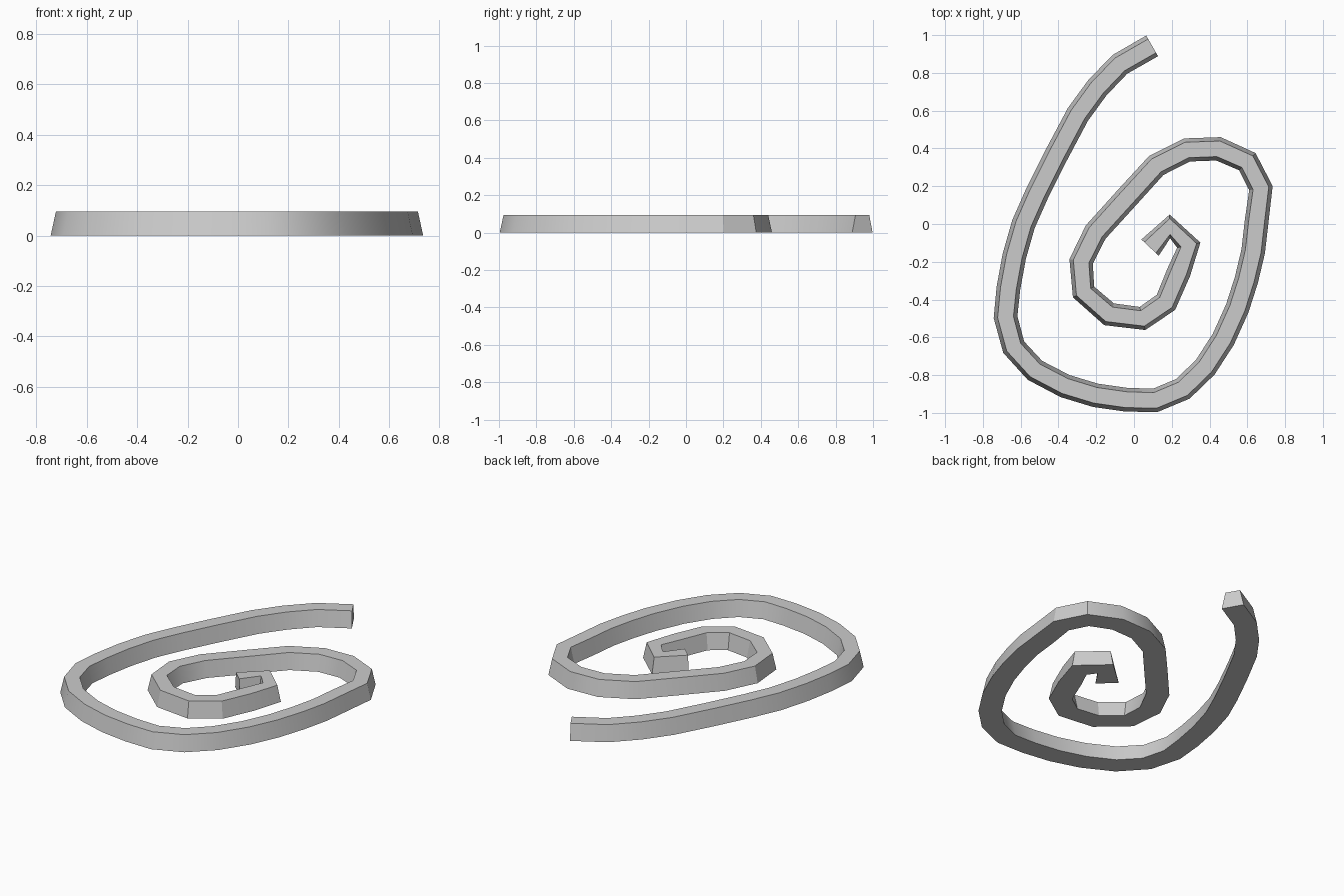
import bpy, bmesh, math
from mathutils import Vector

if "Cube" in bpy.data.objects:
    bpy.data.objects.remove(bpy.data.objects["Cube"])

# Centre line of the coil, from the outer tip to the inner tip
PATH = [
    (0.096, 0.943), (-0.075, 0.845), (-0.195, 0.72), (-0.297, 0.58),
    (-0.413, 0.362), (-0.515, 0.158), (-0.585, 0.0), (-0.634, -0.172),
    (-0.665, -0.341), (-0.68, -0.493), (-0.637, -0.652), (-0.524, -0.775),
    (-0.365, -0.858), (-0.204, -0.907), (-0.042, -0.93), (0.112, -0.934),
    (0.26, -0.872), (0.378, -0.757), (0.473, -0.61), (0.547, -0.446),
    (0.595, -0.296), (0.631, -0.145), (0.65, 0.021), (0.672, 0.19),
    (0.60, 0.33), (0.447, 0.398), (0.28, 0.392), (0.118, 0.31),
    (-0.03, 0.148), (-0.203, -0.043), (-0.28, -0.198), (-0.267, -0.36),
    (-0.132, -0.478), (0.045, -0.50), (0.169, -0.415), (0.238, -0.253),
    (0.29, -0.112), (0.19, -0.013), (0.085, -0.125),
]
# Tapered bar section: (sideways offset, height)
SECTION = [(0.063, 0.0), (0.042, 0.095), (-0.042, 0.095), (-0.063, 0.0)]


def sweep(name, path, section):
    """Sweep a closed section along a flat path, without widening corners."""
    pts = [Vector(p) for p in path]
    bm = bmesh.new()
    rings = []
    for i, p in enumerate(pts):
        d = Vector((0, 0))
        if i > 0:
            d += (p - pts[i - 1]).normalized()
        if i < len(pts) - 1:
            d += (pts[i + 1] - p).normalized()
        n = Vector((d.y, -d.x)).normalized()
        rings.append([bm.verts.new((p.x + n.x * o, p.y + n.y * o, z)) for o, z in section])
    k = len(section)
    for a, b in zip(rings, rings[1:]):
        for j in range(k):
            bm.faces.new((a[j], a[(j + 1) % k], b[(j + 1) % k], b[j]))
    bm.faces.new(rings[0])
    bm.faces.new(rings[-1][::-1])
    bmesh.ops.recalc_face_normals(bm, faces=bm.faces)
    me = bpy.data.meshes.new(name)
    bm.to_mesh(me)
    bm.free()
    ob = bpy.data.objects.new(name, me)
    bpy.context.collection.objects.link(ob)
    return ob


# Spiral bar
coil = sweep("spiral_bar", PATH, SECTION)
bpy.context.view_layer.objects.active = coil
coil.select_set(True)
bpy.ops.object.shade_smooth_by_angle(angle=math.radians(30))
